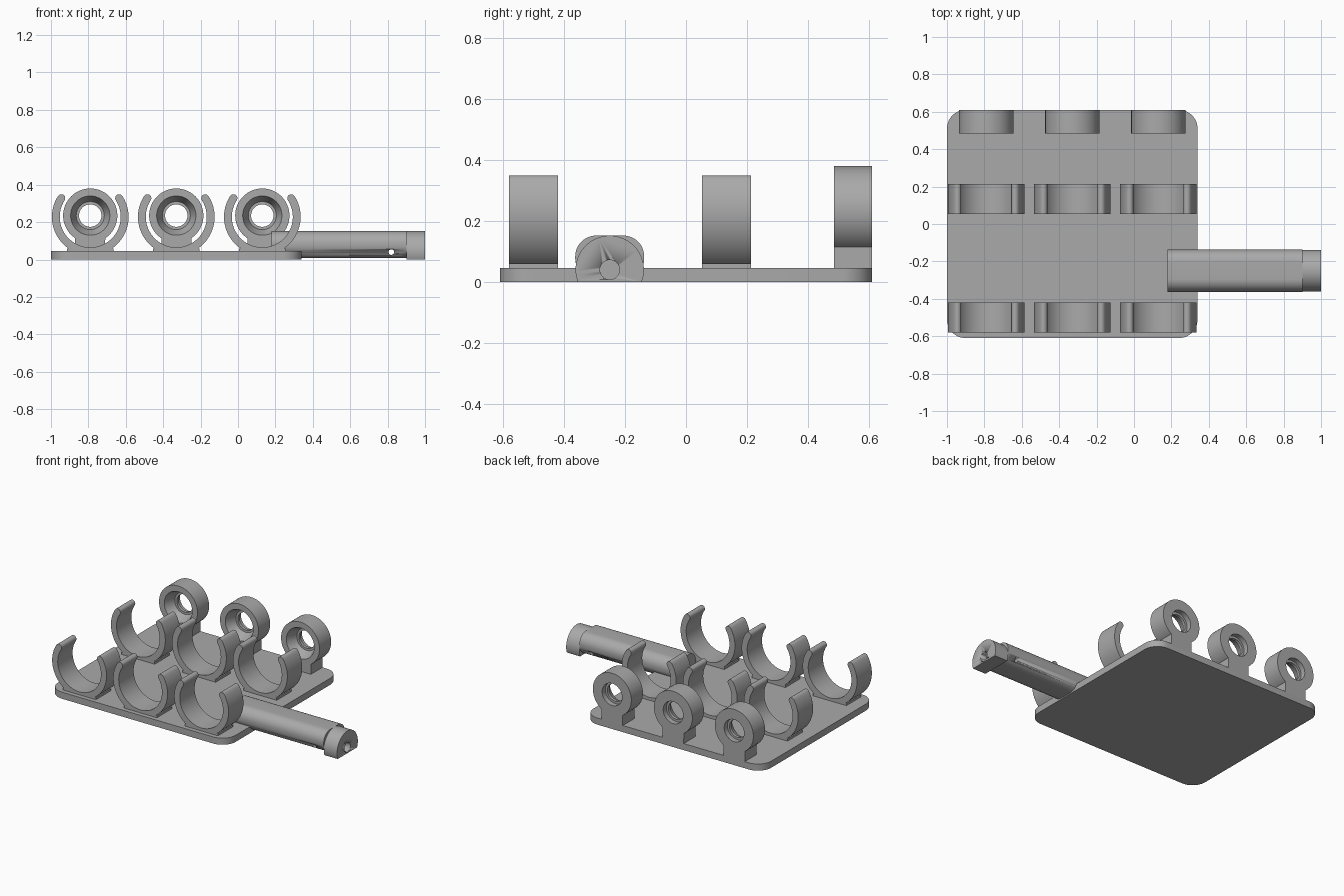
import bpy, bmesh
from math import sin, cos, pi, radians
from mathutils import Vector

if "Cube" in bpy.data.objects:
    bpy.data.objects.remove(bpy.data.objects["Cube"])

grey = bpy.data.materials.new("plain_grey")
grey.use_nodes = True
GREY = (0.4, 0.4, 0.4, 1)
grey.diffuse_color = GREY
grey.node_tree.nodes["Principled BSDF"].inputs["Base Color"].default_value = GREY

AXES = {"x": lambda a, b, d: (d, a, b),
        "y": lambda a, b, d: (a, d, b),
        "z": lambda a, b, d: (a, b, d)}


def arc(cx, cz, r, start, end, steps):
    return [(cx + r * cos(radians(start + (end - start) * i / steps)),
             cz + r * sin(radians(start + (end - start) * i / steps)))
            for i in range(steps + 1)]


def rounded_rect(a0, a1, b0, b1, r):
    return (arc(a1 - r, b1 - r, r, 0, 90, 12) + arc(a0 + r, b1 - r, r, 90, 180, 12)
            + arc(a0 + r, b0 + r, r, 180, 270, 12) + arc(a1 - r, b0 + r, r, 270, 360, 12))


def finish(name, bm):
    bmesh.ops.recalc_face_normals(bm, faces=bm.faces)
    mesh = bpy.data.meshes.new(name)
    bm.to_mesh(mesh)
    bm.free()
    obj = bpy.data.objects.new(name, mesh)
    bpy.context.collection.objects.link(obj)
    mesh.materials.append(grey)
    bpy.ops.object.select_all(action="DESELECT")
    bpy.context.view_layer.objects.active = obj
    obj.select_set(True)
    bpy.ops.object.shade_smooth_by_angle(angle=radians(30))
    return obj


def prism(name, outline, axis, d0, d1):
    """Extrude a closed outline along an axis."""
    bm = bmesh.new()
    place = AXES[axis]
    face = bm.faces.new([bm.verts.new(place(a, b, d0)) for a, b in outline])
    top = bmesh.ops.extrude_face_region(bm, geom=[face])["geom"]
    shift = Vector(place(0, 0, d1 - d0))
    bmesh.ops.translate(bm, vec=shift, verts=[v for v in top if isinstance(v, bmesh.types.BMVert)])
    return finish(name, bm)


def lathe(name, profile, x, z, steps=64):
    """Sweep a closed (radius, y) profile round a y-parallel axis."""
    bm = bmesh.new()
    rings = [[bm.verts.new((x + r * cos(2 * pi * i / steps), y, z + r * sin(2 * pi * i / steps)))
              for r, y in profile] for i in range(steps)]
    n = len(profile)
    for i in range(steps):
        a, b = rings[i], rings[(i + 1) % steps]
        for j in range(n):
            k = (j + 1) % n
            bm.faces.new((a[j], a[k], b[k], b[j]))
    return finish(name, bm)


def box(name, x0, x1, y0, y1, z0, z1):
    return prism(name, [(x0, z0), (x1, z0), (x1, z1), (x0, z1)], "y", y0, y1)


def cut(target, cutter):
    mod = target.modifiers.new("hole", "BOOLEAN")
    mod.operation = "DIFFERENCE"
    mod.solver = "EXACT"
    mod.object = cutter
    cutter.hide_render = True
    cutter.hide_viewport = True


# Base plate
PLATE = 0.045
prism("base_plate", rounded_rect(-1, 0.34, -0.61, 0.61, 0.1), "z", 0, PLATE)

# Open clip outline: outer arc, rounded tips, inner arc
TIP, R_OUT, R_IN, CLIP_Z = 33, 0.205, 0.163, 0.228
r_mid, r_cap = (R_OUT + R_IN) / 2, (R_OUT - R_IN) / 2


def clip_outline(x):
    tip = radians(TIP)
    tx, tz = r_mid * cos(tip), CLIP_Z + r_mid * sin(tip)
    left = arc(x - tx, tz, r_cap, 180 - TIP, -TIP, 8)
    right = arc(x + tx, tz, r_cap, 180 + TIP, TIP, 8)
    outer = arc(x, CLIP_Z, R_OUT, TIP, -180 - TIP, 56)
    inner = arc(x, CLIP_Z, R_IN, -180 - TIP, TIP, 56)
    return outer + left[1:-1] + inner + right[1:-1]


for side, x in (("right", -0.79), ("middle", -0.33), ("left", 0.13)):
    # Clips with feet
    for row, y0, y1 in (("front", -0.58, -0.42), ("centre", 0.053, 0.213)):
        prism(f"{row}_{side}_clip", clip_outline(x), "y", y0, y1)
        foot = [(x - 0.125, 0.03), (x + 0.125, 0.03), (x + 0.125, 0.06), (x + 0.08, 0.062),
                (x, 0.05), (x - 0.08, 0.062), (x - 0.125, 0.06)]
        prism(f"{row}_{side}_clip_foot", foot, "y", y0, y1)
    # Countersunk end ring on a stem
    lathe(f"{side}_ring", [(0.145, 0.485), (0.145, 0.61), (0.075, 0.61), (0.075, 0.575),
                           (0.06, 0.575), (0.06, 0.555), (0.075, 0.555), (0.105, 0.485)], x, 0.235)
    stem = [(x - 0.08, 0.03), (x + 0.08, 0.03)] + arc(x, 0.235, 0.14, -55, -125, 16)
    prism(f"{side}_ring_stem", stem, "y", 0.485, 0.61)

# Handle shaft with a cross hole
HANDLE_Y = -0.25
shaft = prism("handle_shaft", rounded_rect(HANDLE_Y - 0.113, HANDLE_Y + 0.113, 0.008, 0.152, 0.068),
              "x", 0.18, 0.9)
cut(shaft, prism("cross_hole_cutter", arc(0.82, 0.04, 0.015, 0, 345, 23), "y", -0.5, 0))

# Domed handle end with a round socket
cap = prism("handle_end", arc(HANDLE_Y, 0.04, 0.112, -20.9, 200.9, 48), "x", 0.9, 1.0)
cut(cap, prism("socket_cutter", arc(HANDLE_Y, 0.04, 0.032, 0, 352.5, 47), "x", 0.85, 1.05))
